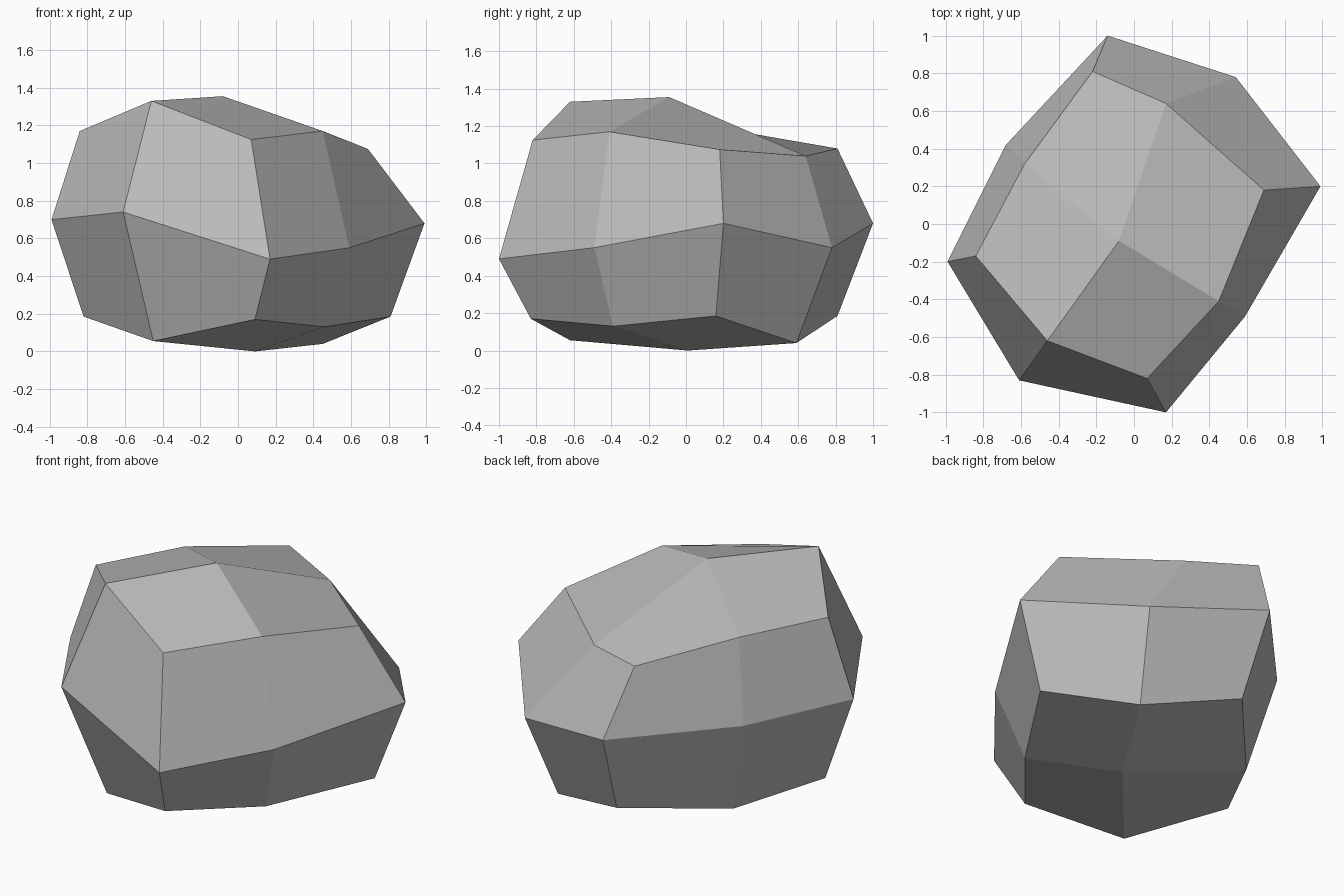
import bpy
import bmesh

# Remove the default cube only
default_cube = bpy.data.objects.get("Cube")
if default_cube:
    bpy.data.objects.remove(default_cube, do_unlink=True)


def make_material(name, color):
    """Plain single-colour material for viewport and render."""
    material = bpy.data.materials.new(name)
    material.use_nodes = True
    material.diffuse_color = color
    shader = material.node_tree.nodes["Principled BSDF"]
    shader.inputs["Base Color"].default_value = color
    shader.inputs["Roughness"].default_value = 1
    return material


# Boulder cross-sections, counter-clockwise: corner, mid, corner, mid ...
lower_ring = [(-.82, -.17, .185), (-.45, -.62, .055), (.09, -.83, .17), (.46, -.39, .13),
              (.81, .16, .185), (.45, .59, .04), (-.1, .81, .185), (-.54, .32, .11)]
middle_ring = [(-.99, -.2, .7), (-.61, -.83, .74), (.17, -1, .49), (.59, -.49, .55),
               (.99, .2, .68), (.54, .78, .55), (-.14, 1, .68), (-.68, .42, .69)]
upper_ring = [(-.84, -.17, 1.17), (-.46, -.62, 1.33), (.07, -.82, 1.125), (.45, -.41, 1.17),
              (.69, .18, 1.075), (.17, .64, 1.04), (-.22, .81, 1.08), (-.58, .32, 1.165)]
bottom_peak = (.09, .01, 0)
top_peak = (-.08, -.09, 1.355)


def bridge_rings(bm, below, above):
    """Join two rings with a band of quads."""
    count = len(below)
    for i in range(count):
        j = (i + 1) % count
        bm.faces.new((below[i], below[j], above[j], above[i]))


def cap_ring(bm, ring, peak):
    """Close a ring with one quad per corner, all meeting at the peak."""
    center = bm.verts.new(peak)
    for corner in range(0, len(ring), 2):
        following = ring[(corner + 1) % len(ring)]
        bm.faces.new((ring[corner - 1], ring[corner], following, center))


def build_boulder(name, material):
    """Blocky faceted rock made of stacked rings and two caps."""
    bm = bmesh.new()
    rings = [[bm.verts.new(point) for point in ring]
             for ring in (lower_ring, middle_ring, upper_ring)]
    for below, above in zip(rings, rings[1:]):
        bridge_rings(bm, below, above)
    cap_ring(bm, rings[0], bottom_peak)
    cap_ring(bm, rings[-1], top_peak)
    bmesh.ops.recalc_face_normals(bm, faces=bm.faces[:])

    mesh = bpy.data.meshes.new(name)
    bm.to_mesh(mesh)
    bm.free()
    mesh.materials.append(material)
    boulder = bpy.data.objects.new(name, mesh)
    bpy.context.collection.objects.link(boulder)
    return boulder


stone_grey = make_material("stone_grey", (.5, .5, .5, 1))
build_boulder("boulder", stone_grey)
